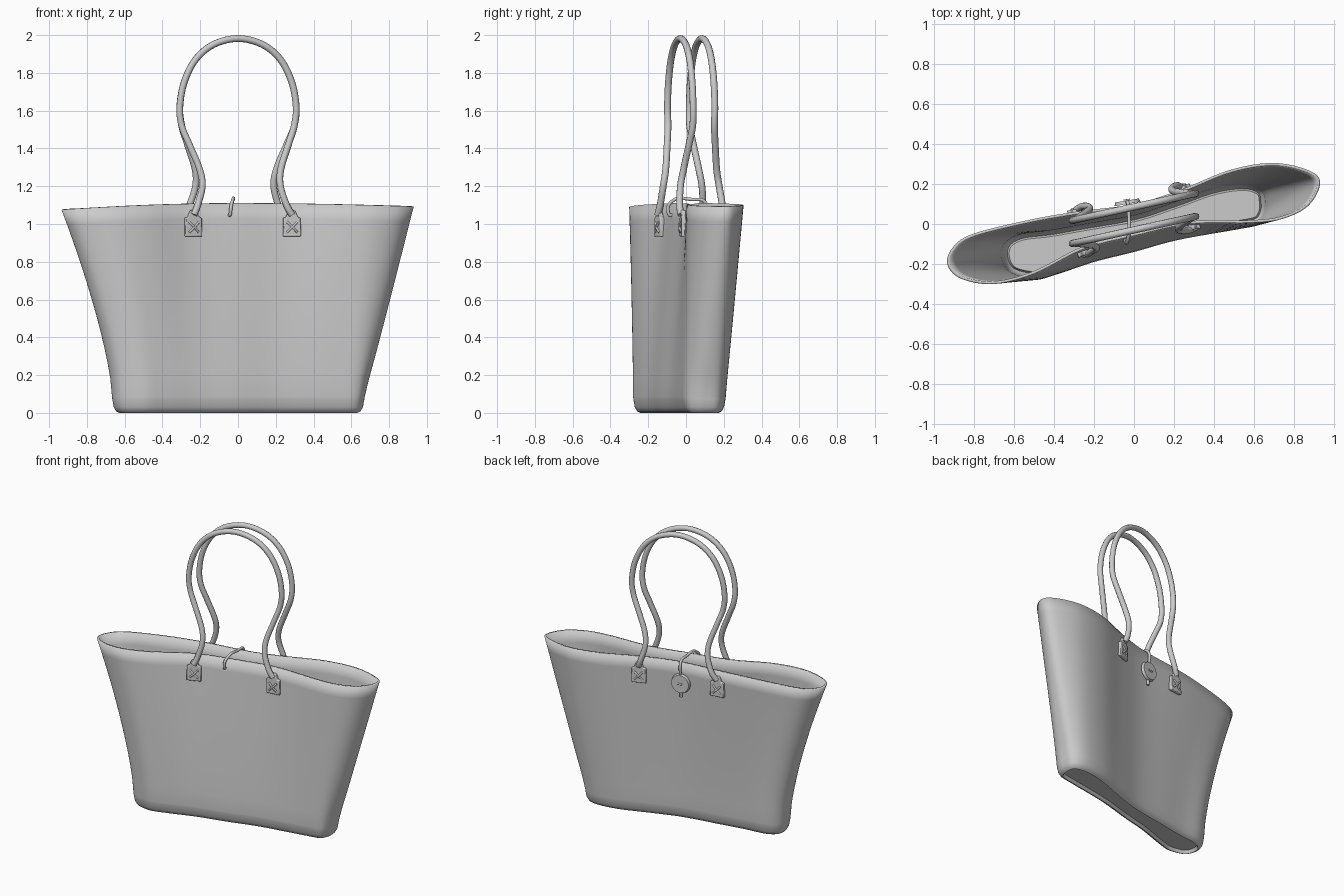
import bpy
import bmesh
import math
from mathutils import Vector, Matrix

cube = bpy.data.objects.get("Cube")
if cube:
    bpy.data.objects.remove(cube, do_unlink=True)

grey = bpy.data.materials.new("plain grey")
grey.use_nodes = True
grey.diffuse_color = (0.6, 0.6, 0.6, 1)
grey.node_tree.nodes["Principled BSDF"].inputs["Base Color"].default_value = (0.6, 0.6, 0.6, 1)

# Outlines run counter-clockwise: right tip, back, left tip, front
RIM = [(.93, .20), (.88, .265), (.70, .305), (.48, .27), (.23, .17), (0, .10), (-.30, .06),
       (-.55, .015), (-.82, -.055), (-.915, -.13), (-.93, -.21), (-.86, -.275), (-.70, -.30),
       (-.50, -.25), (-.25, -.125), (0, -.06), (.28, 0), (.58, .005), (.74, .025), (.87, .09)]
BASE = [(.67, .10), (.65, .175), (.56, .21), (.40, .19), (.20, .12), (0, .055), (-.25, .01),
        (-.42, -.02), (-.57, -.04), (-.65, -.09), (-.665, -.17), (-.62, -.25), (-.50, -.28),
        (-.38, -.25), (-.20, -.19), (0, -.14), (.22, -.08), (.50, -.03), (.62, -.005), (.66, .04)]


def spline(points, steps, closed):
    """Catmull-Rom samples through the points."""
    pts = [Vector(p) for p in points]
    n = len(pts)
    out = []
    for i in range(n if closed else n - 1):
        if closed:
            a, b, c, d = (pts[(i + k) % n] for k in (-1, 0, 1, 2))
        else:
            a, b, c, d = (pts[min(max(i + k, 0), n - 1)] for k in (-1, 0, 1, 2))
        for s in range(steps):
            t = s / steps
            out.append(b + (c - a) * (t / 2) + (a * 2 - b * 5 + c * 4 - d) * (t * t / 2)
                       + (b * 3 - a - c * 3 + d) * (t ** 3 / 2))
    if not closed:
        out.append(pts[-1])
    return out


STEPS = 6
rim, base = spline(RIM, STEPS, True), spline(BASE, STEPS, True)
COUNT = len(rim)


def outward(ring, i):
    t = ring[(i + 1) % COUNT] - ring[i - 1]
    return Vector((t.y, -t.x, 0)).normalized()


def wall_ring(z, inset=0):
    """Cross-section of the bag at height z, pulled in by inset."""
    t = max(0, (z - .1) / 1.01)
    ring = []
    for b, r in zip(base, rim):
        power = 1.15 - .2 * max(-1, min(1, b.x / .6))
        p = b.lerp(r, t ** power)
        dip = (.035 if p.x < 0 else .018) * (p.x / .93) ** 2 * t
        ring.append(Vector((p.x, p.y, z - dip)))
    return [p - outward(ring, i) * inset for i, p in enumerate(ring)]


def wall_spot(x, z, side):
    """Point and outward normal on the front (-1) or back (+1) wall."""
    ring = wall_ring(z)
    half = COUNT // 2
    span = range(half) if side > 0 else range(half, COUNT)
    i = min(span, key=lambda k: abs(ring[k].x - x))
    n = outward(ring, i)
    tangent = Vector((-n.y, n.x, 0))
    return ring[i] + tangent * ((x - ring[i].x) / tangent.x), n


def finish(obj, angle=40):
    bpy.ops.object.select_all(action='DESELECT')
    obj.select_set(True)
    bpy.context.view_layer.objects.active = obj
    if obj.type == 'CURVE':
        bpy.ops.object.convert(target='MESH')
        obj = bpy.context.object
    bpy.ops.object.shade_smooth_by_angle(angle=math.radians(angle))
    return obj


def from_bmesh(name, bm):
    mesh = bpy.data.meshes.new(name)
    bm.to_mesh(mesh)
    bm.free()
    mesh.materials.append(grey)
    obj = bpy.data.objects.new(name, mesh)
    bpy.context.collection.objects.link(obj)
    return obj


def tube(name, points, radius, steps=8):
    curve = bpy.data.curves.new(name, 'CURVE')
    curve.dimensions = '3D'
    curve.bevel_depth = radius
    curve.bevel_resolution = 3
    curve.use_fill_caps = True
    path = spline(points, steps, False)
    line = curve.splines.new('POLY')
    line.points.add(len(path) - 1)
    for cp, p in zip(line.points, path):
        cp.co = (*p, 1)
    curve.materials.append(grey)
    obj = bpy.data.objects.new(name, curve)
    bpy.context.collection.objects.link(obj)
    return finish(obj, 50)


def facing(spot, normal):
    """Frame with local z along the wall normal and local y up."""
    up = Vector((0, 0, 1))
    across = up.cross(normal)
    return Matrix.Translation(spot) @ Matrix((across, up, normal)).transposed().to_4x4()


# Bag body: recessed underside, rounded foot, flaring wall
rows = [(.02, .05), (0, .038), (.008, .022), (.03, .009), (.075, .001), (.085, 0)]
rows += [(.1 + 1.01 * k / 12, 0) for k in range(1, 13)]
bm = bmesh.new()
rings = [[bm.verts.new(p) for p in wall_ring(z, d)] for z, d in rows]
bm.faces.new(rings[0][::-1])
for low, high in zip(rings, rings[1:]):
    for i in range(COUNT):
        j = (i + 1) % COUNT
        bm.faces.new((low[i], low[j], high[j], high[i]))
bag = from_bmesh("bag_body", bm)
shell = bag.modifiers.new("thickness", 'SOLIDIFY')
shell.thickness = .014
shell.offset = -1
finish(bag)

# Handles with stitched patches, front and back
HALF = [(.235, 1.10, .055), (.207, 1.20, .045), (.215, 1.29, .03), (.262, 1.42, .012),
        (.298, 1.52, 0), (.308, 1.62, 0), (.285, 1.75, 0), (.225, 1.87, 0), (.13, 1.95, 0)]
PATCH = [(-.048, -.055), (.048, -.055), (.046, .045), (.032, .048), (.016, .085),
         (-.016, .085), (-.032, .048), (-.046, .045)]
for side, label, mid in ((-1, "front", -.03), (1, "back", .085)):
    def strand(sign):
        return [(sign * x - side * off * .4, mid + .22 * sign * x + side * off, z)
                for x, z, off in HALF]
    ends = []
    for sign, hand in ((-1, "right"), (1, "left")):
        spot, normal = wall_spot(sign * .262 - side * .022, .99, side)
        frame = facing(spot, normal)
        ends.append(frame @ Vector((0, .06, .018)))
        # Leather patch with a narrowing neck
        bm = bmesh.new()
        face = bm.faces.new([bm.verts.new((x, y, -.004)) for x, y in PATCH])
        top = bmesh.ops.extrude_face_region(bm, geom=[face])["geom"]
        bmesh.ops.translate(bm, vec=(0, 0, .024),
                            verts=[v for v in top if isinstance(v, bmesh.types.BMVert)])
        bmesh.ops.recalc_face_normals(bm, faces=bm.faces)
        bm.transform(frame)
        patch = from_bmesh(f"{label}_{hand}_patch", bm)
        bevel = patch.modifiers.new("soft_edges", 'BEVEL')
        bevel.width = .005
        bevel.segments = 2
        finish(patch)
        # Crossed stitches
        for k in (-1, 1):
            stitch = [(-.027, -.027 * k - .005, .02), (0, -.005, .026), (.027, .027 * k - .005, .02)]
            tube(f"{label}_{hand}_stitch", [frame @ Vector(p) for p in stitch], .006, 4)
    path = [ends[0]] + strand(-1) + [(0, mid, 1.982)] + strand(1)[::-1] + [ends[1]]
    tube(f"{label}_handle", path, .018)

# Button on the back
spot, normal = wall_spot(-.03, .97, 1)
frame = facing(spot, normal)
bm = bmesh.new()
bmesh.ops.create_cone(bm, cap_ends=True, segments=32, radius1=.066, radius2=.06, depth=.018)
bm.transform(frame @ Matrix.Translation((0, 0, .022)))
finish(from_bmesh("button", bm))
tube("button_stitch", [frame @ Vector((x, 0, .032)) for x in (-.016, 0, .016)], .006, 3)
tube("button_cord_tail", [frame @ Vector((0, y, .012)) for y in (.02, -.04, -.095)], .009, 4)

# Closure cord looping over the opening from front wall to button
front, fn = wall_spot(-.045, 1.05, -1)
back, bn = wall_spot(-.03, 1.08, 1)
tube("closure_cord", [front - fn * .01, front + fn * .015, front + fn * .016 + Vector((.006, 0, .05)),
                      (-.025, -.045, 1.135), (-.025, .03, 1.13), (-.028, .09, 1.125),
                      back + bn * .02, frame @ Vector((0, .03, .012))], .009)
